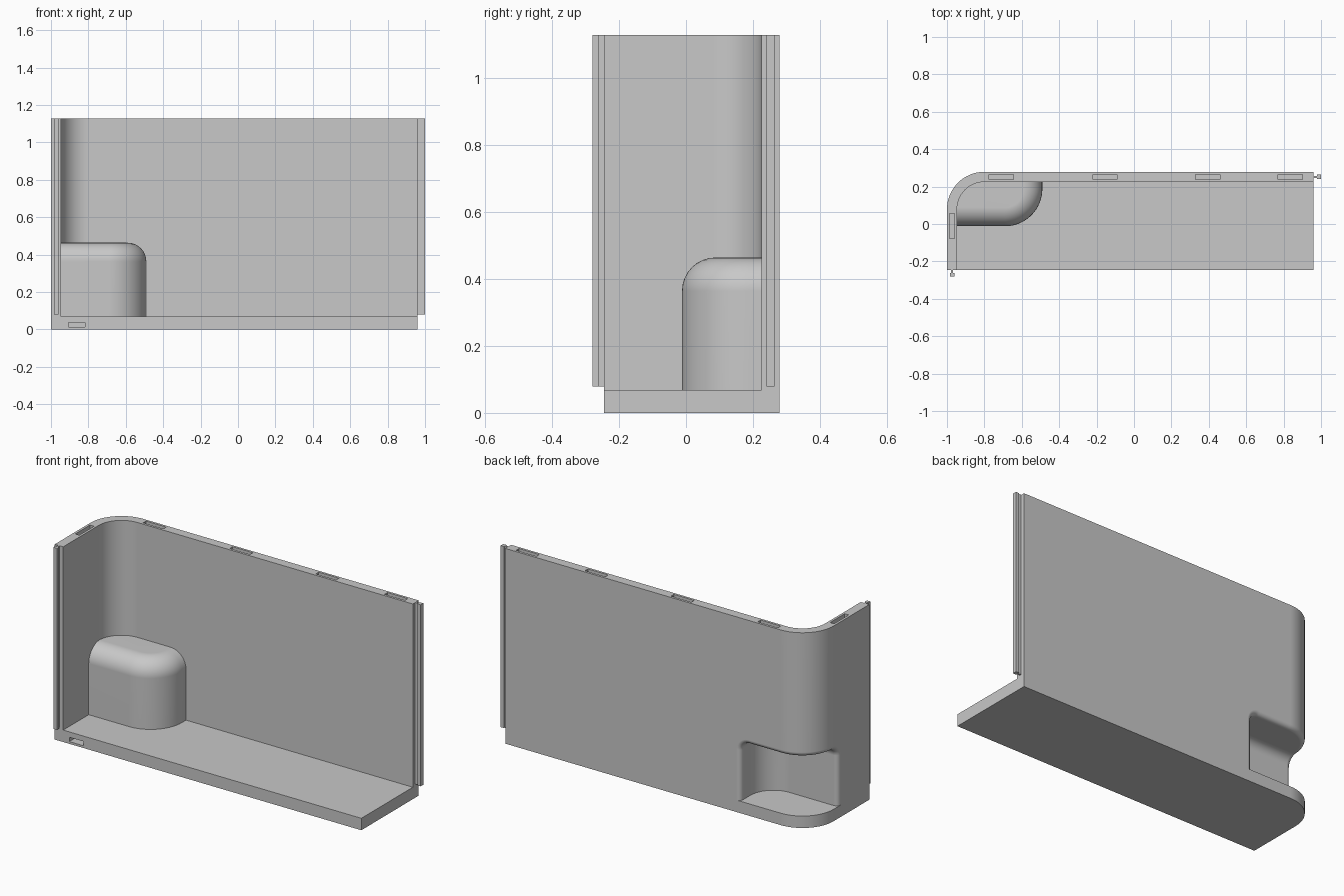
import bpy, bmesh, math

if "Cube" in bpy.data.objects:
    bpy.data.objects.remove(bpy.data.objects["Cube"], do_unlink=True)

# Main dimensions
LEFT, RIGHT, FRONT, BACK = -1.0, 0.96, -0.245, 0.279
FLOOR, TOP, THICK, RADIUS = 0.069, 1.128, 0.054, 0.2
CX, CY = LEFT + RADIUS, BACK - RADIUS      # centre of the rounded corner
MID_X, MID_Y = LEFT + THICK / 2, BACK - THICK / 2

grey = bpy.data.materials.new("plain_grey")
grey.use_nodes = True
colour = (0.58, 0.58, 0.58, 1)
grey.diffuse_color = colour
grey.node_tree.nodes["Principled BSDF"].inputs["Base Color"].default_value = colour


def arc(cx, cy, r, start, end, steps=16):
    angles = [math.radians(start + (end - start) * i / steps) for i in range(steps + 1)]
    return [(cx + r * math.cos(a), cy + r * math.sin(a)) for a in angles]


def loft(name, rings):
    """Solid through a stack of (height, outline) rings."""
    bm = bmesh.new()
    loops = [[bm.verts.new((x, y, z)) for x, y in pts] for z, pts in rings]
    for low, high in zip(loops, loops[1:]):
        n = len(low)
        for i in range(n):
            j = (i + 1) % n
            bm.faces.new((low[i], low[j], high[j], high[i]))
    bm.faces.new(loops[0][::-1])
    bm.faces.new(loops[-1])
    bmesh.ops.recalc_face_normals(bm, faces=bm.faces)
    mesh = bpy.data.meshes.new(name)
    bm.to_mesh(mesh)
    bm.free()
    mesh.materials.append(grey)
    obj = bpy.data.objects.new(name, mesh)
    bpy.context.scene.collection.objects.link(obj)
    return obj


def prism(name, pts, z0, z1):
    return loft(name, [(z0, pts), (z1, pts)])


def box(name, x0, x1, y0, y1, z0, z1):
    return prism(name, [(x0, y0), (x1, y0), (x1, y1), (x0, y1)], z0, z1)


def combine(obj, tool, operation):
    """Apply one boolean and drop the tool."""
    mod = obj.modifiers.new("boolean", "BOOLEAN")
    mod.operation, mod.solver, mod.object = operation, "EXACT", tool
    bpy.context.view_layer.update()
    graph = bpy.context.evaluated_depsgraph_get()
    mesh = bpy.data.meshes.new_from_object(obj.evaluated_get(graph))
    obj.modifiers.clear()
    obj.data = mesh
    bpy.data.objects.remove(tool, do_unlink=True)


def smooth(obj):
    """Smooth curved faces, keeping sharp edges."""
    bm = bmesh.new()
    bm.from_mesh(obj.data)
    for f in bm.faces:
        f.smooth = True
    for e in bm.edges:
        e.smooth = len(e.link_faces) == 2 and e.calc_face_angle(0) < math.radians(32)
    bm.to_mesh(obj.data)
    bm.free()
    mod = obj.modifiers.new("flat_face_normals", "WEIGHTED_NORMAL")
    mod.keep_sharp = True


# Floor slab with one rounded corner and a slot in its front edge
outer_corner = arc(CX, CY, RADIUS, 90, 180)
floor = prism("floor", [(LEFT, FRONT), (RIGHT, FRONT), (RIGHT, BACK)] + outer_corner, 0, FLOOR)
combine(floor, box("slot_cutter", -0.907, -0.817, FRONT - 0.05, FRONT + 0.06, 0.013, 0.038),
        "DIFFERENCE")
smooth(floor)

# Wall bent around the corner
inner_corner = arc(CX, CY, RADIUS - THICK, 180, 90)
wall = prism("wall", [(RIGHT, BACK)] + outer_corner
             + [(LEFT, FRONT), (LEFT + THICK, FRONT)] + inner_corner
             + [(RIGHT, BACK - THICK)], FLOOR, TOP)

# Slots along the top edge
HALF = 0.013
for x in (-0.709, -0.155, 0.395, 0.835):
    combine(wall, box("slot_cutter", x - 0.065, x + 0.065, MID_Y - HALF, MID_Y + HALF,
                      TOP - 0.06, TOP + 0.05), "DIFFERENCE")
combine(wall, box("slot_cutter", MID_X - HALF, MID_X + HALF, -0.078, 0.056,
                  TOP - 0.06, TOP + 0.05), "DIFFERENCE")


# Domed housing on the inside, hollowed from the outside
def housing_outline(d, left, back, closing):
    r = RADIUS - d
    return ([(left, -0.012 + d)] + arc(-0.69, 0.188, r, -90, 0)
            + [(-0.49 - d, back)] + closing)


def dome(name, d, z0, top, fillet, left, back, closing):
    rings = [(z0, housing_outline(d, left, back, closing))]
    for i in range(9):
        t = math.pi / 2 * i / 8
        rings.append((top - fillet + fillet * math.sin(t),
                      housing_outline(d + fillet * (1 - math.cos(t)), left, back, closing)))
    return loft(name, rings)


DOME_TOP = 0.464
combine(wall, dome("housing", 0, FLOOR, DOME_TOP, 0.1, MID_X, MID_Y,
                   arc(CX, CY, RADIUS - THICK / 2, 93, 167, 9)), "UNION")
combine(wall, dome("recess_cutter", THICK, 0, DOME_TOP - THICK, 0.05, LEFT - 0.1, BACK + 0.1,
                   [(LEFT - 0.1, BACK + 0.1)]), "DIFFERENCE")


# Rounded lip around the recess opening
def on_outside(v):
    x, y, z = v.co
    if z > DOME_TOP:
        return False
    if x < CX and y > CY:
        return math.hypot(x - CX, y - CY) > RADIUS - 0.002
    return y > BACK - 0.001 or x < LEFT + 0.001


bm = bmesh.new()
bm.from_mesh(wall.data)
bmesh.ops.remove_doubles(bm, verts=bm.verts, dist=0.0001)
lip = [e for e in bm.edges if all(on_outside(v) for v in e.verts)
       and max(v.co.z for v in e.verts) > FLOOR + 0.002]
bmesh.ops.bevel(bm, geom=lip, offset=0.026, offset_type="OFFSET", segments=5,
                profile=0.5, affect="EDGES", clamp_overlap=False)
bm.to_mesh(wall.data)
bm.free()
smooth(wall)


# T-shaped joining rails on both wall ends
def rail_outline(to_world):
    shape = [(0, 0.005), (0.019, 0.005), (0.019, 0.012), (0.04, 0.012)]
    shape += [(a, -b) for a, b in reversed(shape)]
    return [to_world(a, b) for a, b in shape]


prism("side_rail", rail_outline(lambda a, b: (RIGHT + a, MID_Y + b)), 0.079, TOP)
prism("front_rail", rail_outline(lambda a, b: (MID_X + b, FRONT - a * 0.87)), 0.079, TOP)
